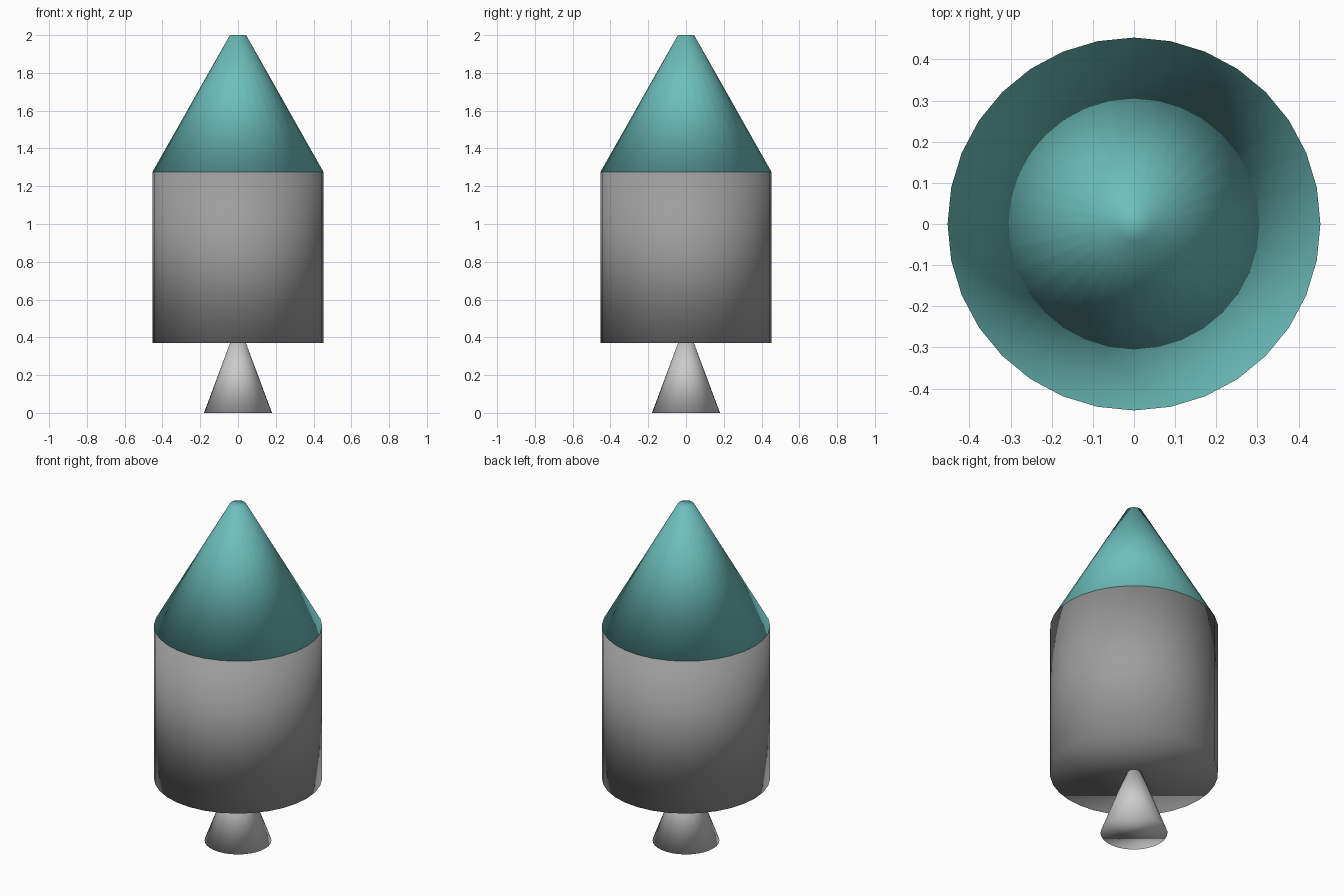
import bpy

if "Cube" in bpy.data.objects:
    bpy.data.objects.remove(bpy.data.objects["Cube"])

SIDES = 32


def make_material(name, rgb):
    mat = bpy.data.materials.new(name)
    mat.diffuse_color = (*rgb, 1.0)
    mat.use_nodes = True
    mat.node_tree.nodes["Principled BSDF"].inputs["Base Color"].default_value = mat.diffuse_color
    return mat


def tapered_part(name, r_bottom, r_top, z_bottom, z_top, mat=None):
    """Capped, fully smooth-shaded round section between two heights."""
    bpy.ops.mesh.primitive_cone_add(
        vertices=SIDES, radius1=r_bottom, radius2=r_top,
        depth=z_top - z_bottom, end_fill_type='NGON',
        location=(0, 0, (z_bottom + z_top) / 2))
    obj = bpy.context.object
    obj.name = name
    bpy.ops.object.shade_smooth()
    if mat:
        obj.data.materials.append(mat)
    return obj


teal = make_material("teal", (0.15, 0.52, 0.50))
dark_grey = make_material("dark_grey", (0.34, 0.34, 0.34))

# Engine bell under the hull
tapered_part("engine_nozzle", 0.18, 0.042, 0.0, 0.37)
# Cylindrical hull
tapered_part("hull", 0.453, 0.453, 0.37, 1.275, dark_grey)
# Blunt-tipped cone on top
tapered_part("nose_cone", 0.453, 0.043, 1.275, 2.0, teal)
